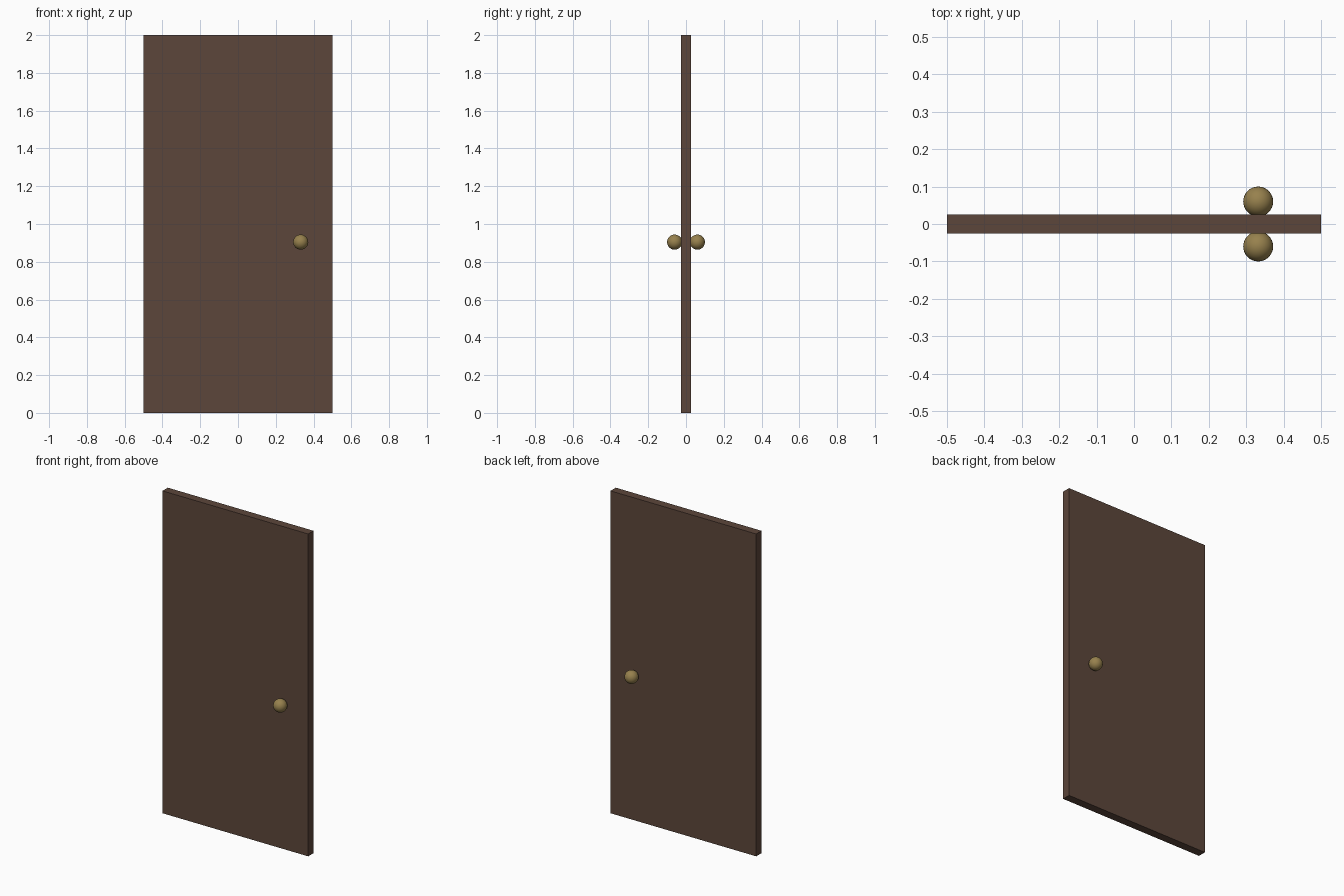
import bpy

if "Cube" in bpy.data.objects:
    bpy.data.objects.remove(bpy.data.objects["Cube"])


def flat_colour(name, rgb):
    m = bpy.data.materials.new(name)
    m.diffuse_color = (*rgb, 1.0)
    m.use_nodes = True
    m.node_tree.nodes["Principled BSDF"].inputs["Base Color"].default_value = m.diffuse_color
    return m


wood = flat_colour("dark_brown_wood", (0.107, 0.061, 0.043))
brass = flat_colour("brass", (0.31, 0.22, 0.075))

# Door panel
bpy.ops.mesh.primitive_cube_add(size=1, location=(0, 0, 1))
door = bpy.context.object
door.name = "door_panel"
door.scale = (1.0, 0.052, 2.0)
bpy.ops.object.transform_apply(location=False, rotation=False, scale=True)
door.data.materials.append(wood)

# Round knobs, one on each face
for name, side in (("front_knob", -1), ("back_knob", 1)):
    bpy.ops.mesh.primitive_uv_sphere_add(segments=32, ring_count=16, radius=0.04,
                                         location=(0.332, side * 0.06, 0.904))
    knob = bpy.context.object
    knob.name = name
    knob.data.materials.append(brass)
    bpy.ops.object.shade_smooth()
